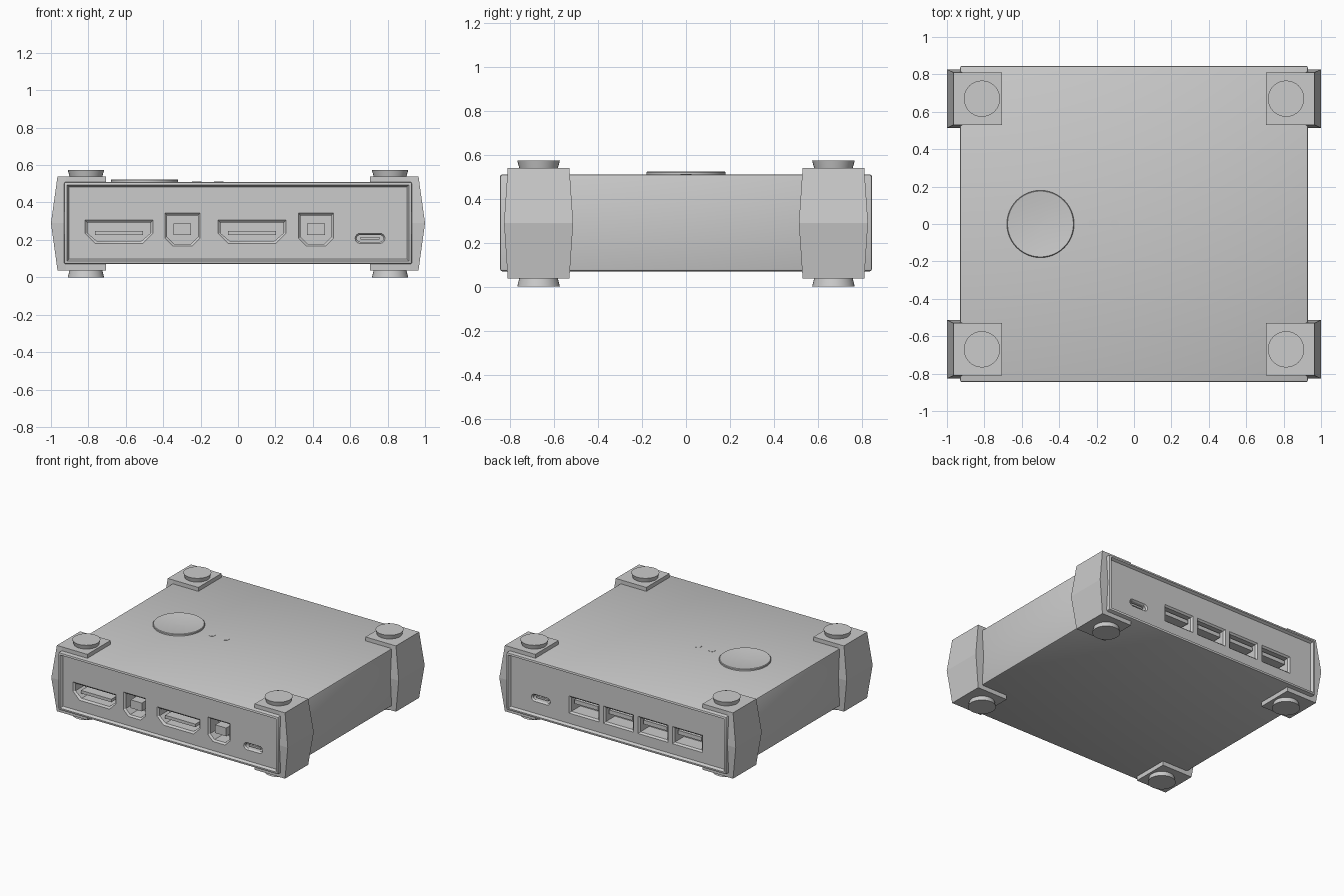
import bpy, bmesh, math
from mathutils import Vector

if "Cube" in bpy.data.objects:
    bpy.data.objects.remove(bpy.data.objects["Cube"])

grey = bpy.data.materials.new("plain grey")
grey.use_nodes = True
grey.diffuse_color = (0.6, 0.6, 0.6, 1)
grey.node_tree.nodes["Principled BSDF"].inputs["Base Color"].default_value = (0.6, 0.6, 0.6, 1)


def finish(name, bm, smooth=False):
    """Turn a bmesh into a named grey object."""
    bmesh.ops.recalc_face_normals(bm, faces=bm.faces)
    mesh = bpy.data.meshes.new(name)
    bm.to_mesh(mesh)
    bm.free()
    obj = bpy.data.objects.new(name, mesh)
    bpy.context.collection.objects.link(obj)
    mesh.materials.append(grey)
    bpy.ops.object.select_all(action="DESELECT")
    obj.select_set(True)
    bpy.context.view_layer.objects.active = obj
    if smooth:
        bpy.ops.object.shade_smooth_by_angle(angle=math.radians(30))
    return obj


def loft(name, rings, smooth=False):
    """Skin matching rings of points and cap both ends."""
    bm = bmesh.new()
    loops = [[bm.verts.new(p) for p in ring] for ring in rings]
    n = len(loops[0])
    for a, b in zip(loops, loops[1:]):
        for i in range(n):
            j = (i + 1) % n
            bm.faces.new((a[i], a[j], b[j], b[i]))
    bm.faces.new(loops[0])
    bm.faces.new(loops[-1])
    return finish(name, bm, smooth)


def lathe(name, x, y, profile, sides=32):
    """Round part from (radius, height) pairs."""
    angles = [math.tau * i / sides for i in range(sides)]
    return loft(name, [[(x + r * math.cos(a), y + r * math.sin(a), z) for a in angles]
                       for r, z in profile], True)


def rect(x0, x1, y0, y1, z):
    return [(x0, y0, z), (x1, y0, z), (x1, y1, z), (x0, y1, z)]


def box(name, x0, x1, y0, y1, z0, z1):
    return loft(name, [rect(x0, x1, y0, y1, z) for z in (z0, z1)])


# Case with softened edges and a recessed panel at each end
HALF_X, HALF_Y, LOW, HIGH, PANEL = 0.93, 0.845, 0.07, 0.51, 0.825
bm = bmesh.new()
bmesh.ops.create_cube(bm, size=1)
for v in bm.verts:
    v.co = Vector((v.co.x * 2 * HALF_X, v.co.y * 2 * HALF_Y,
                   (LOW + HIGH) / 2 + v.co.z * (HIGH - LOW)))
bmesh.ops.bevel(bm, geom=list(bm.edges), offset=0.01, segments=2, profile=0.5, affect="EDGES")
bm.normal_update()
ends = [f for f in bm.faces if abs(f.normal.y) > 0.99 and f.calc_area() > 0.2]
bmesh.ops.inset_region(bm, faces=ends, thickness=0.01)
bmesh.ops.inset_region(bm, faces=ends, thickness=0.015, depth=-(HALF_Y - PANEL))
case = finish("case", bm)


def wide_outline(w, h, c):
    """Slot with two cut lower corners."""
    return [(-w, h), (w, h), (w, c - h), (w - c, -h), (c - w, -h), (-w, c - h)]


def round_outline(w, h, steps=8):
    """Slot with half-round ends."""
    pts = []
    for side in (1, -1):
        for i in range(steps + 1):
            a = -math.pi / 2 + math.pi * i / steps
            pts.append((side * (w - h + h * math.cos(a)), side * h * math.sin(a)))
    return pts


def port(name, side, x, z, outline, lip, tongue, depth=0.12):
    """Cut a socket with a sloped lip and put a contact tongue inside."""
    w = max(p[0] for p in outline)
    h = max(p[1] for p in outline)

    def ring(y, inset):
        return [(x + u * (1 - inset / w), side * y, z + v * (1 - inset / h)) for u, v in outline]

    cutter = loft("cutter", [ring(PANEL + 0.01, 0), ring(PANEL, 0),
                             ring(PANEL - 0.012, lip), ring(PANEL - depth, lip)])
    cutter.hide_render = True
    bpy.context.view_layer.objects.active = case
    cut = case.modifiers.new("socket", "BOOLEAN")
    cut.operation, cut.solver, cut.object = "DIFFERENCE", "EXACT", cutter
    bpy.ops.object.modifier_apply(modifier=cut.name)
    bpy.data.objects.remove(cutter)
    tx, z0, z1, front = tongue
    y0, y1 = sorted((side * (PANEL - depth - 0.01), side * (PANEL - front)))
    box(name + "_tongue", x - tx, x + tx, y0, y1, z + z0, z + z1)


# Front sockets
for i, x in enumerate((-0.636, 0.075)):
    port(f"wide_port_{i + 1}", -1, x, 0.243, wide_outline(0.182, 0.063, 0.055), 0.013,
         (0.128, -0.018, 0.005, 0.02))
for i, x in enumerate((-0.297, 0.417)):
    port(f"square_port_{i + 1}", -1, x, 0.255, wide_outline(0.094, 0.088, 0.042), 0.012,
         (0.047, -0.03, 0.033, 0.02))
port("front_small_port", -1, 0.706, 0.208, round_outline(0.08, 0.027), 0.008, (0.05, -0.007, 0.007, 0.02))

# Back sockets
port("back_small_port", 1, 0.65, 0.215, round_outline(0.08, 0.027), 0.008, (0.05, -0.007, 0.007, 0.02))
for i in range(4):
    port(f"slot_port_{i + 1}", 1, 0.285 - 0.292 * i, 0.242,
         [(-0.127, 0.066), (0.127, 0.066), (0.127, -0.066), (-0.127, -0.066)], 0.012,
         (0.1, 0.005, 0.035, 0.025))
bpy.ops.object.select_all(action="DESELECT")
case.select_set(True)
bpy.context.view_layer.objects.active = case
bpy.ops.object.shade_smooth_by_angle(angle=math.radians(30))

# Corner guards, each with bulging side, two plates and two round pads
MIDDLE = 0.29
for sx, side in ((1, "left"), (-1, "right")):
    for sy, end in ((-1, "front"), (1, "back")):
        tag = f"{end}_{side}"
        loft(tag + "_guard", [rect(sx * 0.92, sx * edge, sy * inner, sy * outer, z)
                              for z, edge, inner, outer in ((0.037, 0.965, 0.53, 0.81),
                                                            (MIDDLE, 1.0, 0.513, 0.827),
                                                            (0.54, 0.965, 0.53, 0.81))])
        for level, z0, z1, pad in (("lower", 0.037, 0.075, (0.037, 0.0)),
                                   ("upper", 0.505, 0.54, (0.54, 0.573))):
            box(f"{tag}_{level}_plate", sx * 0.707, sx * 0.94, sy * 0.53, sy * 0.81, z0, z1)
            lathe(f"{tag}_{level}_pad", sx * 0.813, sy * 0.67,
                  [(0.088, pad[0]), (0.097, pad[1])])

# Dished power button and two indicator dots
lathe("power_button", -0.5, 0,
      [(0.18, 0.5), (0.18, 0.52), (0.176, 0.524), (0.13, 0.519), (0.07, 0.515), (0.01, 0.513)], 48)
for i, x in enumerate((-0.22, -0.103)):
    lathe(f"indicator_{i + 1}", x, 0, [(0.025, 0.5), (0.025, 0.512)], 24)
